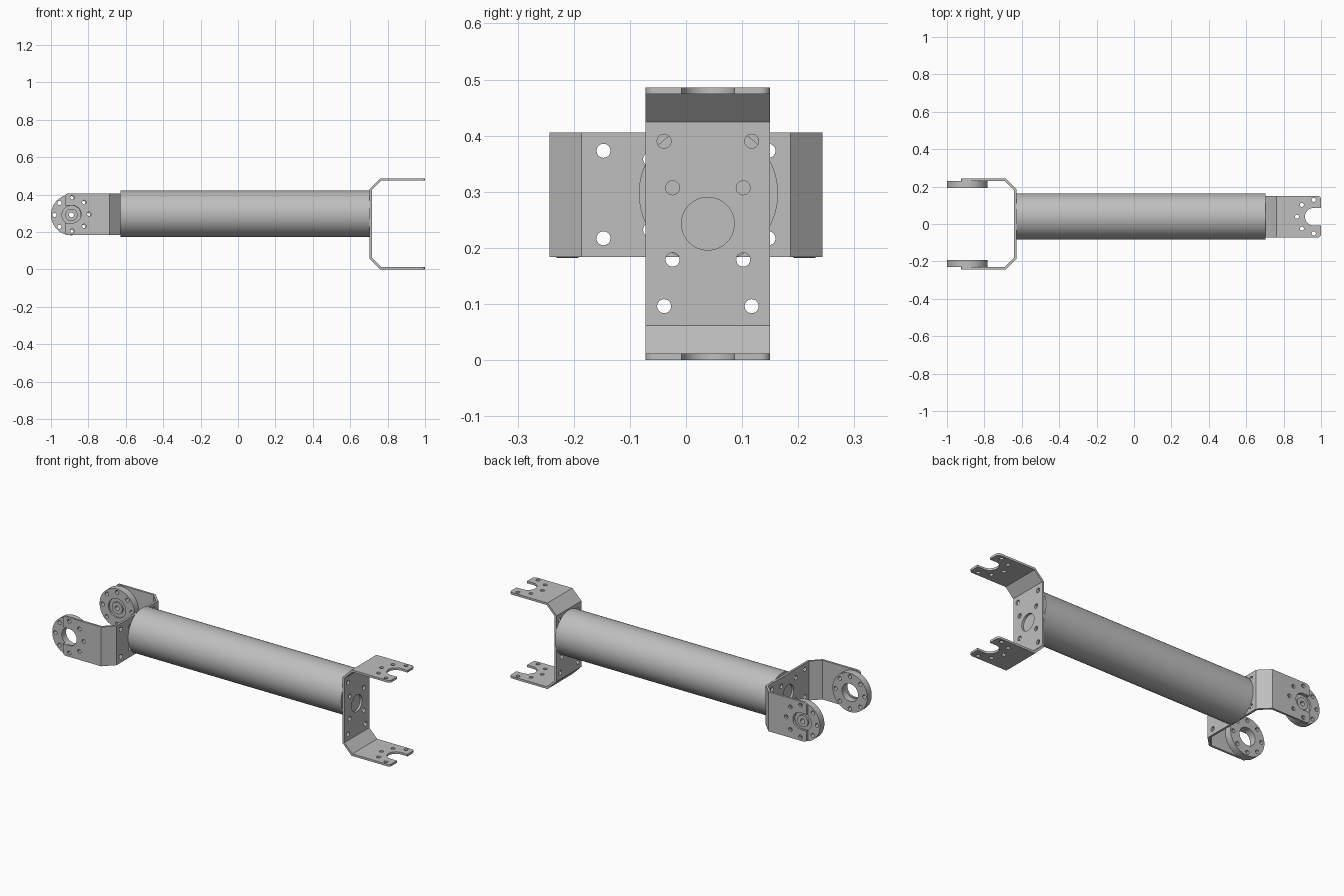
import bpy, bmesh
from math import pi, cos, sin, radians
from mathutils import Matrix, Vector

cube = bpy.data.objects.get("Cube")
if cube:
    bpy.data.objects.remove(cube)

grey = bpy.data.materials.new("satin_grey_metal")
grey.use_nodes = True
grey.diffuse_color = (0.52, 0.52, 0.52, 1)
grey.node_tree.nodes["Principled BSDF"].inputs["Base Color"].default_value = (0.52, 0.52, 0.52, 1)


def make_object(name, bm):
    bmesh.ops.recalc_face_normals(bm, faces=bm.faces)
    mesh = bpy.data.meshes.new(name)
    bm.to_mesh(mesh)
    bm.free()
    ob = bpy.data.objects.new(name, mesh)
    bpy.context.collection.objects.link(ob)
    mesh.materials.append(grey)
    return ob


def prism(bm, points, offset):
    """Extrude a planar outline along a vector."""
    face = bm.faces.new([bm.verts.new(p) for p in points])
    ext = bmesh.ops.extrude_face_region(bm, geom=[face])
    verts = [g for g in ext["geom"] if isinstance(g, bmesh.types.BMVert)]
    bmesh.ops.translate(bm, verts=verts, vec=offset)


def rod(bm, centre, radius, length, axis, sides=24):
    turn = Vector((0, 0, 1)).rotation_difference(Vector(axis)).to_matrix().to_4x4()
    bmesh.ops.create_cone(bm, cap_ends=True, segments=sides, radius1=radius, radius2=radius,
                          depth=length, matrix=Matrix.Translation(centre) @ turn)


def cut(ob, bm):
    """Subtract the cutter geometry and bake the result."""
    cutter = make_object("cutter", bm)
    cutter.hide_render = True
    mod = ob.modifiers.new("cut", 'BOOLEAN')
    mod.object, mod.operation, mod.solver = cutter, 'DIFFERENCE', 'EXACT'
    deps = bpy.context.evaluated_depsgraph_get()
    baked = bpy.data.meshes.new_from_object(ob.evaluated_get(deps))
    ob.modifiers.clear()
    ob.data = baked
    bpy.data.objects.remove(cutter)


def smooth(ob):
    bpy.ops.object.select_all(action='DESELECT')
    ob.select_set(True)
    bpy.context.view_layer.objects.active = ob
    bpy.ops.object.shade_smooth_by_angle(angle=radians(30))


LENGTH, HALF_W, HALF_H, SHEET = 0.296, 0.111, 0.243, 0.012
PIVOT, RING = 0.257, 0.09


def bracket(name, matrix):
    """Folded sheet bracket: web at x = 0, two arms reaching to +x."""
    outer = [(0, 0.186), (0.057, HALF_H), (LENGTH, HALF_H)]
    inner = [(LENGTH, HALF_H - SHEET), (0.062, HALF_H - SHEET), (SHEET, 0.181)]
    half = outer + inner
    outline = half + [(x, -z) for x, z in reversed(half)]
    bm = bmesh.new()
    prism(bm, [(x, -HALF_W, z) for x, z in outline], (0, 2 * HALF_W, 0))
    # rounded arm corners
    tips = [e for e in bm.edges if all(v.co.x > LENGTH - 0.001 for v in e.verts)
            and abs(e.verts[0].co.y - e.verts[1].co.y) < 0.001]
    bmesh.ops.bevel(bm, geom=tips, offset=0.018, segments=5, profile=0.5, affect='EDGES')
    ob = make_object(name, bm)
    # holes in the web
    cutters = bmesh.new()
    rod(cutters, (0.006, 0, 0), 0.047, 0.06, (1, 0, 0), 48)
    for sy in (-1, 1):
        for sz in (-1, 1):
            for y, z in ((0.078, 0.147), (0.063, 0.064)):
                rod(cutters, (0.006, sy * y, sz * z), 0.0125, 0.06, (1, 0, 0))
    # open slot and half ring of holes through both arms
    slot = [(PIVOT + 0.047 * cos(a), 0.047 * sin(a), -0.3)
            for a in (pi / 2 + pi * i / 24 for i in range(25))]
    slot += [(LENGTH + 0.05, -0.047, -0.3), (LENGTH + 0.05, 0.047, -0.3)]
    prism(cutters, slot, (0, 0, 0.6))
    for i in range(5):
        a = pi / 2 + i * pi / 4
        for side in (-1, 1):
            rod(cutters, (PIVOT + RING * cos(a), RING * sin(a), side * 0.237), 0.011, 0.04, (0, 0, 1))
    cut(ob, cutters)
    ob.data.transform(matrix)
    smooth(ob)


def disc(name, profile, y):
    """Turned pivot disc with eight bolt holes; axis along y."""
    bm = bmesh.new()
    verts = [bm.verts.new((r, h, 0)) for r, h in profile]
    edges = [bm.edges.new((v, verts[i - 1])) for i, v in enumerate(verts)]
    bmesh.ops.spin(bm, geom=verts + edges, cent=(0, 0, 0), axis=(0, 1, 0),
                   angle=2 * pi, steps=64, use_duplicate=False)
    bmesh.ops.remove_doubles(bm, verts=bm.verts, dist=0.0001)
    ob = make_object(name, bm)
    holes = bmesh.new()
    for i in range(8):
        a = i * pi / 4
        rod(holes, (RING * cos(a), 0, RING * sin(a)), 0.011, 0.1, (0, 1, 0))
    cut(ob, holes)
    ob.data.transform(Matrix.Translation((-0.629 - PIVOT - 0.005, y, 0.291)))
    smooth(ob)


# main tube
bm = bmesh.new()
rod(bm, (0.0375, 0.04, 0.297), 0.124, 1.333, (1, 0, 0), 96)
smooth(make_object("main_tube", bm))

# brackets, the second turned a quarter about the tube
bracket("upright_bracket", Matrix.Translation((0.704, 0.039, HALF_H)))
turned = Matrix(((-1, 0, 0, -0.629), (0, 0, 1, 0), (0, 1, 0, 0.295), (0, 0, 0, 1)))
bracket("flat_bracket", turned)

# pivot discs inside the arms
T = 0.0195
disc("open_pivot_disc", [(0.05, -T), (0.109, -T), (0.109, T), (0.05, T)], -0.2115)
side = [(0.013, T), (0.033, T), (0.033, 0.01), (0.054, 0.01), (0.054, T), (0.109, T)]
disc("hub_pivot_disc", side + [(r, -h) for r, h in reversed(side)], 0.2115)
